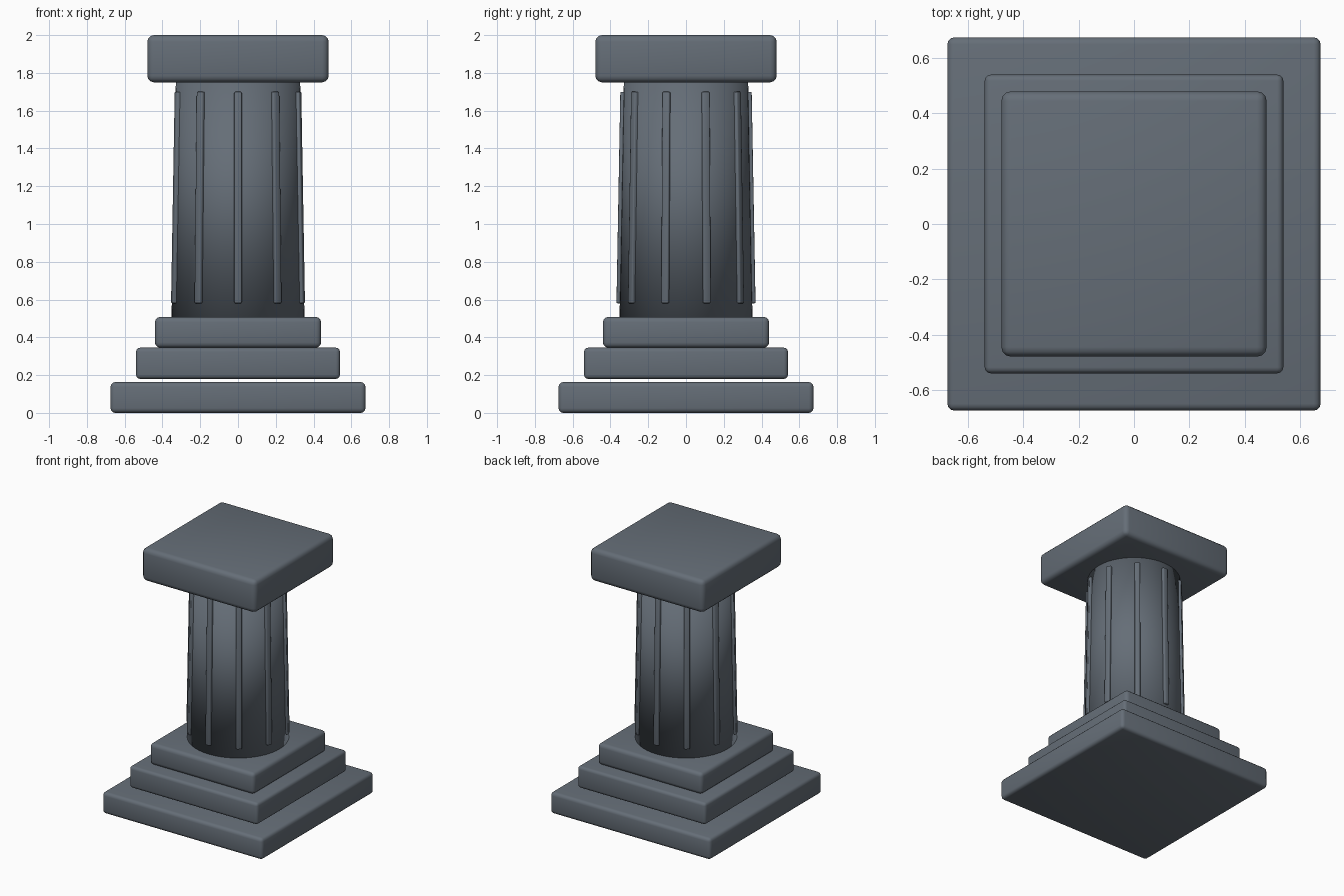
import bpy
import bmesh
from math import radians, atan2
from mathutils import Matrix, Vector

cube = bpy.data.objects.get("Cube")
if cube:
    bpy.data.objects.remove(cube, do_unlink=True)

# One slate colour for the whole pedestal
slate = bpy.data.materials.new("slate_stone")
slate.use_nodes = True
colour = (0.13, 0.155, 0.185, 1)
slate.diffuse_color = colour
slate.node_tree.nodes["Principled BSDF"].inputs["Base Color"].default_value = colour
slate.node_tree.nodes["Principled BSDF"].inputs["Roughness"].default_value = 0.7


def finish(bm, name, bevel=0, segments=3):
    """Turn a bmesh into a smooth object with optional rounded edges."""
    mesh = bpy.data.meshes.new(name)
    bm.to_mesh(mesh)
    bm.free()
    mesh.materials.append(slate)
    mesh.shade_smooth()
    obj = bpy.data.objects.new(name, mesh)
    bpy.context.collection.objects.link(obj)
    if bevel:
        mod = obj.modifiers.new("rounded_edges", "BEVEL")
        mod.width = bevel
        mod.segments = segments
    return obj


def box(bm, size, matrix):
    bmesh.ops.create_cube(bm, size=1, matrix=matrix @ Matrix.Diagonal((*size, 1)))


def slab(name, half, bottom, top, bevel):
    bm = bmesh.new()
    centre = Matrix.Translation((0, 0, (bottom + top) / 2))
    box(bm, (2 * half, 2 * half, top - bottom), centre)
    finish(bm, name, bevel)


# Stepped base and square capital
slab("base_plinth", 0.675, 0.0, 0.163, 0.025)
slab("middle_step", 0.54, 0.18, 0.345, 0.022)
slab("upper_step", 0.44, 0.345, 0.508, 0.028)
slab("capital", 0.48, 1.75, 2.0, 0.035)

# Tapered round shaft
SHAFT_BOTTOM, SHAFT_TOP = 0.5, 1.76
R_BOTTOM, R_TOP = 0.352, 0.329
bm = bmesh.new()
bmesh.ops.create_cone(
    bm, cap_ends=True, segments=48, radius1=R_BOTTOM, radius2=R_TOP,
    depth=SHAFT_TOP - SHAFT_BOTTOM,
    matrix=Matrix.Translation((0, 0, (SHAFT_BOTTOM + SHAFT_TOP) / 2)))
finish(bm, "shaft")

# Slim raised ribs leaning with the shaft, one facing the front
RIBS = 10
lean = atan2(R_BOTTOM - R_TOP, SHAFT_TOP - SHAFT_BOTTOM)
bm = bmesh.new()
for i in range(RIBS):
    turn = Matrix.Rotation(radians(360 / RIBS * i), 4, "Z")
    place = Matrix.Translation(Vector((0, -0.338, 1.14)))
    tilt = Matrix.Rotation(-lean, 4, "X")
    box(bm, (0.04, 0.04, 1.12), turn @ place @ tilt)
finish(bm, "shaft_ribs", 0.006, 2)
